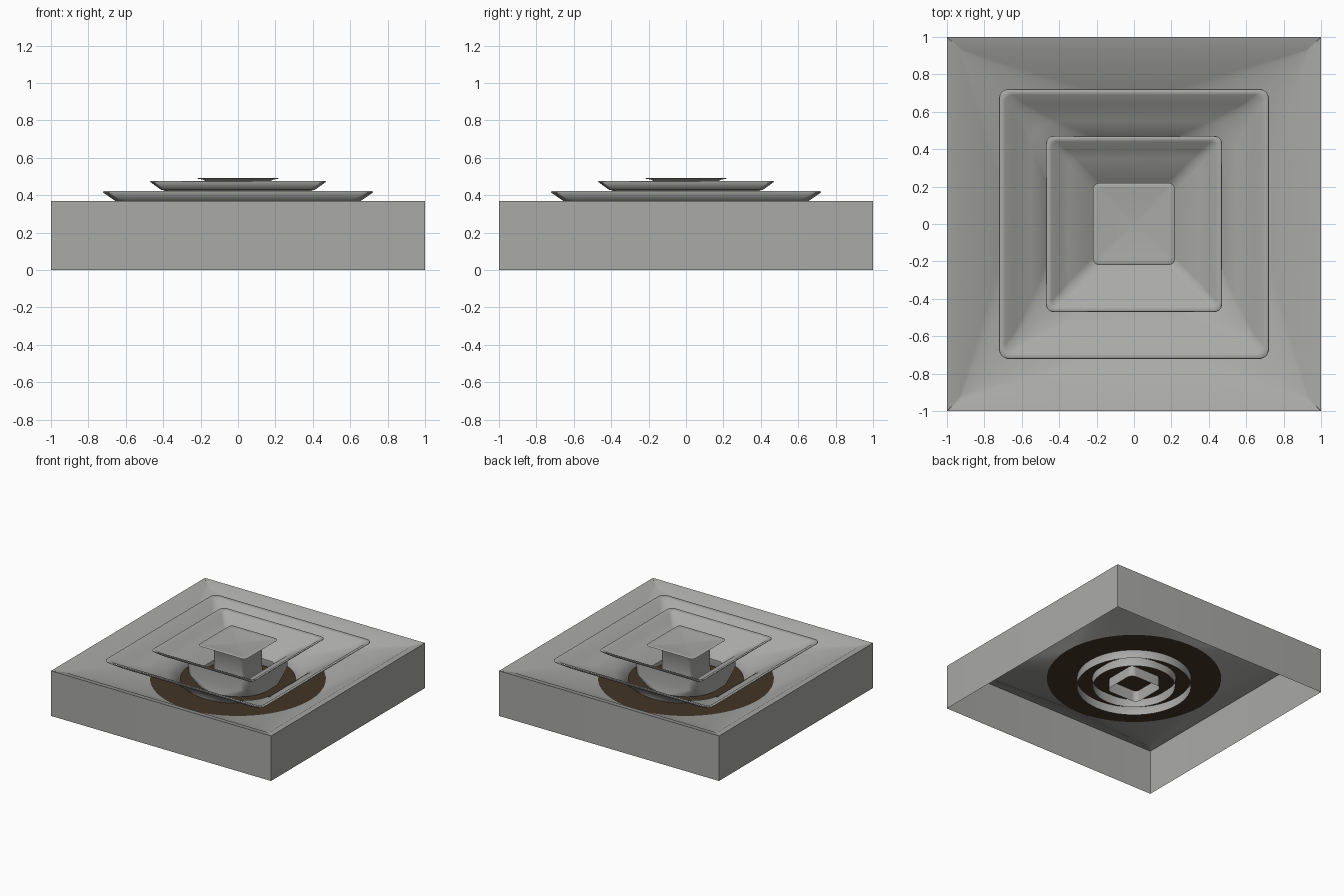
import bpy, bmesh, math

if "Cube" in bpy.data.objects:
    bpy.data.objects.remove(bpy.data.objects["Cube"])


def material(name, rgb):
    m = bpy.data.materials.new(name)
    m.diffuse_color = (*rgb, 1)
    m.use_nodes = True
    m.node_tree.nodes["Principled BSDF"].inputs["Base Color"].default_value = m.diffuse_color
    return m


grey = material("grey_metal", (0.40, 0.40, 0.39))
brown = material("dark_brown", (0.055, 0.035, 0.018))


def section(bm, half, radius, z, steps=12):
    """Rounded square loop; radius equal to half gives a circle."""
    loop = []
    for q in range(4):
        mid = math.pi / 4 + q * math.pi / 2
        cx = math.copysign(half - radius, math.cos(mid))
        cy = math.copysign(half - radius, math.sin(mid))
        for i in range(steps + 1):
            a = q * math.pi / 2 + i / steps * math.pi / 2
            loop.append(bm.verts.new((cx + radius * math.cos(a),
                                      cy + radius * math.sin(a), z)))
    return loop


def loft(name, sections, mat, cap_end=False, angle=100):
    bm = bmesh.new()
    loops = [section(bm, *s) for s in sections]
    for a, b in zip(loops, loops[1:]):
        for i in range(len(a)):
            j = (i + 1) % len(a)
            bm.faces.new((a[i], a[j], b[j], b[i]))
    if cap_end:
        bm.faces.new(loops[-1])
    bmesh.ops.remove_doubles(bm, verts=bm.verts, dist=1e-5)
    bmesh.ops.recalc_face_normals(bm, faces=bm.faces)
    me = bpy.data.meshes.new(name)
    bm.to_mesh(me)
    bm.free()
    ob = bpy.data.objects.new(name, me)
    bpy.context.collection.objects.link(ob)
    me.materials.append(mat)
    bpy.ops.object.select_all(action='DESELECT')
    ob.select_set(True)
    bpy.context.view_layer.objects.active = ob
    bpy.ops.object.shade_smooth_by_angle(angle=math.radians(angle))
    return ob


# outer frame: square skirt, lip, then a bowl running into a round opening
loft("outer_frame", [(1, .002, 0), (1, .002, .37),
                     (.93, .01, .352), (.655, .655, .19)], grey)

# large vane: flared square lip narrowing to a round neck
loft("large_vane", [(.65, .06, .365), (.722, .055, .415), (.718, .055, .422),
                    (.69, .045, .412), (.64, .06, .368),
                    (.55, .14, .315), (.46, .26, .265), (.43, .43, .19),
                    (.43, .43, .12)], grey)

# middle vane: flared lip with a funnel reaching in under the centre plate
loft("middle_vane", [(.41, .03, .428), (.47, .04, .471), (.466, .04, .477),
                     (.44, .03, .466), (.40, .03, .428), (.35, .04, .402),
                     (.28, .04, .365), (.20, .04, .30)], grey)
loft("middle_neck", [(.28, .04, .364), (.28, .06, .26), (.30, .26, .19),
                     (.31, .31, .12)], grey)

# centre vane: shallow dished plate on a square neck
loft("centre_plate", [(.19, .02, .484), (.219, .035, .489), (.215, .03, .493),
                      (.19, .02, .489), (.002, .001, .478)], grey, cap_end=True)
loft("centre_neck", [(.19, .02, .484), (.15, .02, .465), (.135, .02, .44),
                     (.135, .02, .28), (.15, .05, .10)], grey)

# round brown backing behind the vanes
loft("round_backing", [(.657, .657, .19), (.002, .002, .189)], brown, cap_end=True)
